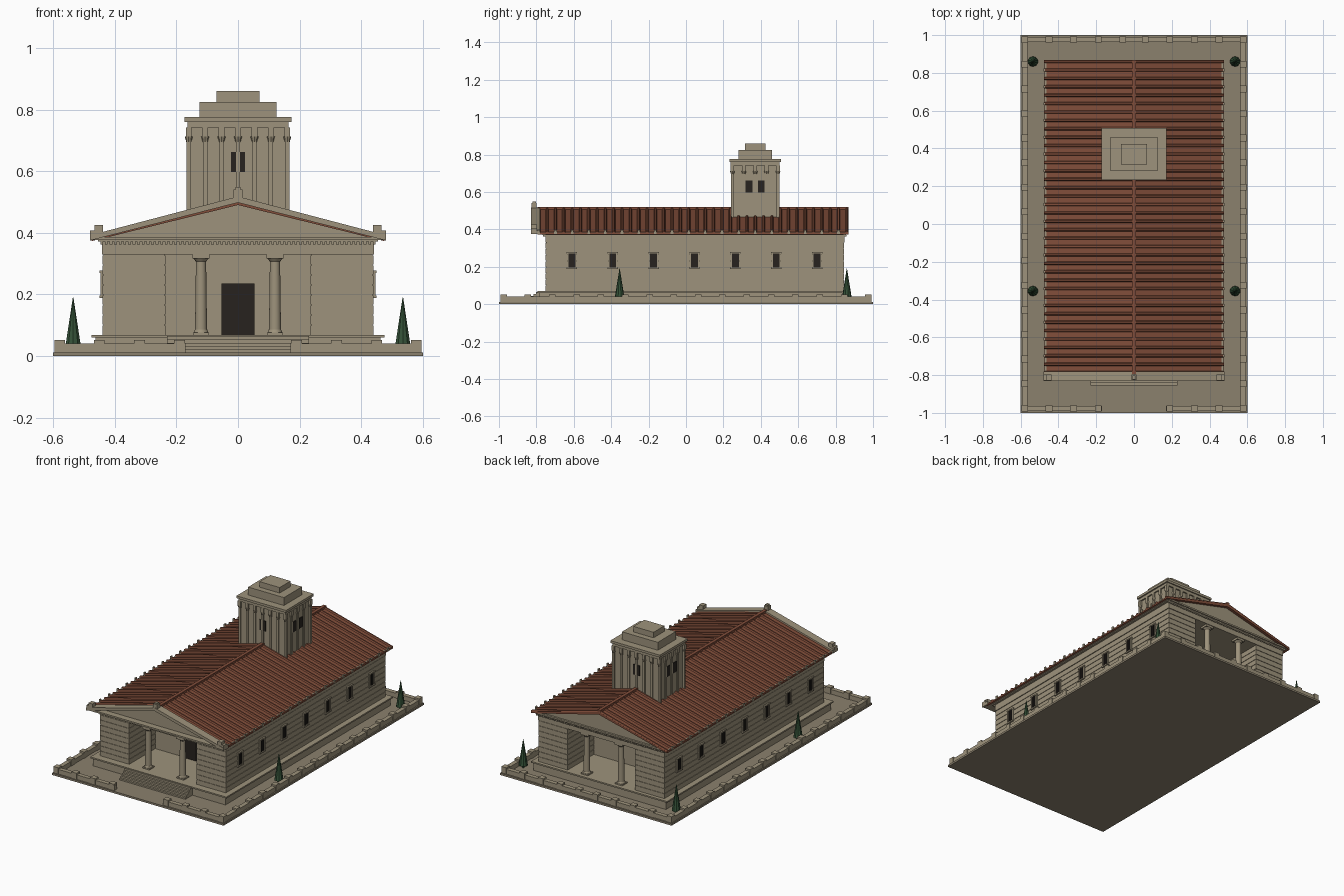
import bpy, bmesh, math
from mathutils import Matrix, Vector

if "Cube" in bpy.data.objects:
    bpy.data.objects.remove(bpy.data.objects["Cube"])


def mat(name, rgb):
    m = bpy.data.materials.new(name)
    m.diffuse_color = (*rgb, 1)
    m.use_nodes = True
    m.node_tree.nodes["Principled BSDF"].inputs["Base Color"].default_value = m.diffuse_color
    return m


STONE = mat("stone", (0.34, 0.29, 0.20))
PAVING = mat("paving", (0.26, 0.22, 0.155))
TILE = mat("tile", (0.22, 0.075, 0.042))
DARK = mat("dark", (0.02, 0.016, 0.013))
GREEN = mat("green", (0.035, 0.085, 0.04))


def box(bm, x0, x1, y0, y1, z0, z1):
    m = Matrix.Translation(((x0 + x1) / 2, (y0 + y1) / 2, (z0 + z1) / 2)) @ \
        Matrix.Diagonal((abs(x1 - x0), abs(y1 - y0), abs(z1 - z0), 1))
    bmesh.ops.create_cube(bm, size=1, matrix=m)


def cbox(bm, cx, cy, hx, hy, z0, z1):
    box(bm, cx - hx, cx + hx, cy - hy, cy + hy, z0, z1)


def cone(bm, x, y, z0, z1, r0, r1, n):
    bmesh.ops.create_cone(bm, cap_ends=True, segments=n, radius1=r0, radius2=r1, depth=z1 - z0,
                          matrix=Matrix.Translation((x, y, (z0 + z1) / 2)))


def prism(bm, pts, y0, y1):
    """Extrude an x-z outline along y."""
    f = bm.faces.new([bm.verts.new((x, y0, z)) for x, z in pts])
    r = bmesh.ops.extrude_face_region(bm, geom=[f])
    bmesh.ops.translate(bm, vec=(0, y1 - y0, 0),
                        verts=[v for v in r["geom"] if isinstance(v, bmesh.types.BMVert)])


def finish(bm, name, material, smooth=False):
    bmesh.ops.recalc_face_normals(bm, faces=bm.faces[:])
    me = bpy.data.meshes.new(name)
    bm.to_mesh(me)
    bm.free()
    me.materials.append(material)
    ob = bpy.data.objects.new(name, me)
    bpy.context.collection.objects.link(ob)
    if smooth:
        bpy.context.view_layer.objects.active = ob
        ob.select_set(True)
        bpy.ops.object.shade_smooth_by_angle(angle=math.radians(35))
        ob.select_set(False)


# ground slab
bm = bmesh.new()
cbox(bm, 0, 0, 0.6, 1.0, 0, 0.012)
finish(bm, "ground_slab", PAVING)

# low boundary wall with taller posts, open at the front steps
bm = bmesh.new()
for s in (-1, 1):
    box(bm, s * 0.565, s * 0.592, -0.99, 0.99, 0.01, 0.041)
    box(bm, s * 0.17, s * 0.592, -0.99, -0.963, 0.01, 0.041)
    for i in range(16):
        cbox(bm, s * 0.5785, -0.975 + i * 0.13, 0.0165, 0.0175, 0.01, 0.052)
    for x in (0.19, 0.32, 0.45):
        for y in (-0.9765, 0.9765):
            cbox(bm, s * x, y, 0.0175, 0.0165, 0.01, 0.052)
box(bm, -0.592, 0.592, 0.963, 0.99, 0.01, 0.041)
cbox(bm, 0.06, 0.9765, 0.0175, 0.0165, 0.01, 0.052)
cbox(bm, -0.06, 0.9765, 0.0175, 0.0165, 0.01, 0.052)
finish(bm, "boundary_wall", STONE)

# podium and front steps
bm = bmesh.new()
box(bm, -0.462, 0.462, -0.785, 0.86, 0.01, 0.06)
box(bm, -0.475, 0.475, -0.795, 0.868, 0.06, 0.069)
for i in range(5):
    box(bm, -0.23, 0.23, -0.855 + i * 0.013, -0.78, 0.01, 0.021 + i * 0.011)
finish(bm, "podium_and_steps", STONE)

# walls in stone courses with thin joints, porches recessed at both ends
Y0, Y1, PORCH = -0.75, 0.845, 0.26
bm = bmesh.new()


def wall_layer(z0, z1, inset):
    xo = 0.44 - inset
    box(bm, -xo, xo, Y0 + PORCH, Y1 - PORCH, z0, z1)
    for s in (-1, 1):
        box(bm, s * (0.235 + inset), s * xo, Y0 + inset, Y0 + PORCH + 0.01, z0, z1)
        box(bm, s * (0.235 + inset), s * xo, Y1 - PORCH - 0.01, Y1 - inset, z0, z1)


COURSES = 8
h = (0.33 - 0.069) / COURSES
for i in range(COURSES):
    z = 0.069 + i * h
    wall_layer(z, z + h - 0.003, 0)
    wall_layer(z + h - 0.003, z + h, 0.003)
finish(bm, "walls", STONE)

# entablature, cornice and dentils
bm = bmesh.new()
box(bm, -0.442, 0.442, Y0 - 0.002, Y1 + 0.002, 0.33, 0.375)
box(bm, -0.455, 0.455, -0.768, 0.855, 0.371, 0.378)
box(bm, -0.472, 0.472, -0.825, 0.862, 0.376, 0.386)
for i in range(60):
    x = -0.4425 + i * 0.015
    for y in (Y0 - 0.007, Y1 + 0.005):
        cbox(bm, x, y, 0.0045, 0.007, 0.362, 0.371)
finish(bm, "entablature", STONE)

# gables, raking cornice and corner ornaments
EX, EZ, RZ = 0.475, 0.383, 0.508
bm = bmesh.new()
prism(bm, [(-0.445, 0.38), (0.445, 0.38), (0, 0.496)], -0.785, 0.85)
prism(bm, [(-0.48, 0.375), (-0.48, 0.392), (0, 0.518), (0.48, 0.392), (0.48, 0.375), (0, 0.498)],
      -0.83, -0.78)
cbox(bm, 0, -0.812, 0.014, 0.014, 0.505, 0.54)
cbox(bm, 0, -0.812, 0.008, 0.01, 0.54, 0.548)
for s in (-1, 1):
    cbox(bm, s * 0.452, -0.812, 0.014, 0.016, 0.392, 0.425)
    cbox(bm, s * 0.472, -0.812, 0.008, 0.016, 0.385, 0.408)
finish(bm, "gables", STONE)

# roof slabs with ridge cap and tile ribs
RY0, RY1 = -0.795, 0.868
bm = bmesh.new()
prism(bm, [(-EX, EZ - 0.01), (-EX, EZ), (0, RZ), (EX, EZ), (EX, EZ - 0.01), (0, RZ - 0.018)], RY0, RY1)
box(bm, -0.01, 0.01, RY0, RY1, 0.5, 0.52)
ang = math.atan2(RZ - EZ, EX)
length = math.hypot(EX, RZ - EZ)
RIBS = 38
pitch = (RY1 - RY0 - 0.016) / (RIBS - 1)
for s in (-1, 1):
    for i in range(RIBS):
        y = RY0 + 0.008 + i * pitch
        m = Matrix.Translation((s * EX / 2, y, (EZ + RZ) / 2)) @ Matrix.Rotation(s * ang, 4, 'Y') \
            @ Matrix.Rotation(math.pi / 2, 4, 'Y')
        bmesh.ops.create_cone(bm, cap_ends=True, segments=6, radius1=0.0085, radius2=0.0085,
                              depth=length, matrix=m)
finish(bm, "tiled_roof", TILE)

# eave ornaments
bm = bmesh.new()
for s in (-1, 1):
    for i in range(0, RIBS, 2):
        cbox(bm, s * 0.475, RY0 + 0.008 + i * pitch, 0.004, 0.007, 0.376, 0.397)
finish(bm, "eave_ornaments", STONE)

# porch columns at both ends
bm = bmesh.new()
for x in (-0.12, 0.12):
    for y in (Y0 + 0.027, Y1 - 0.027):
        cbox(bm, x, y, 0.025, 0.025, 0.069, 0.077)
        cone(bm, x, y, 0.077, 0.086, 0.024, 0.02, 16)
        cone(bm, x, y, 0.086, 0.307, 0.0195, 0.0165, 16)
        cone(bm, x, y, 0.307, 0.317, 0.017, 0.025, 16)
        cbox(bm, x, y, 0.028, 0.025, 0.317, 0.331)
finish(bm, "porch_columns", STONE, True)

# entrance door
bm = bmesh.new()
box(bm, -0.054, 0.054, Y0 + PORCH - 0.006, Y0 + PORCH + 0.01, 0.069, 0.235)
finish(bm, "door", DARK)

# side windows: dark pane with stone frame and bars
pane, frame = bmesh.new(), bmesh.new()
for s in (-1, 1):
    for i in range(7):
        y = -0.61 + i * 0.2185
        box(pane, s * 0.43, s * 0.443, y - 0.021, y + 0.021, 0.192, 0.272)
        for z in (0.188, 0.27):
            box(frame, s * 0.43, s * 0.449, y - 0.028, y + 0.028, z, z + 0.008)
        for d in (-0.022, 0.022):
            box(frame, s * 0.43, s * 0.447, y + d - 0.0035, y + d + 0.0035, 0.19, 0.274)
        for d in (-0.007, 0.007):
            box(pane, s * 0.43, s * 0.447, y + d - 0.002, y + d + 0.002, 0.192, 0.272)
finish(pane, "window_panes", DARK)
finish(frame, "window_frames", STONE)

# tower body, cornice and stepped top
TY = 0.37
bm = bmesh.new()
cbox(bm, 0, TY, 0.155, 0.122, 0.40, 0.76)
cbox(bm, 0, TY, 0.164, 0.131, 0.742, 0.762)
cbox(bm, 0, TY, 0.173, 0.138, 0.76, 0.775)
cbox(bm, 0, TY, 0.125, 0.09, 0.775, 0.825)
cbox(bm, 0, TY, 0.07, 0.054, 0.825, 0.86)
# pilasters with capitals around the tower
spots = [(i * 0.0533, s * 0.122) for i in range(-3, 4) for s in (-1, 1)]
spots += [(s * 0.155, j * 0.0605) for j in range(-1, 2) for s in (-1, 1)]
for x, y in spots:
    cbox(bm, x, TY + y, 0.007, 0.007, 0.40, 0.705)
    cone(bm, x, TY + y, 0.695, 0.712, 0.008, 0.013, 8)
    cbox(bm, x, TY + y, 0.0095, 0.0095, 0.71, 0.742)
finish(bm, "tower", STONE)

# tower windows
bm = bmesh.new()
for s in (-1, 1):
    for t in (-1, 1):
        cbox(bm, s * 0.014, TY + t * 0.122, 0.008, 0.004, 0.597, 0.662)
        cbox(bm, s * 0.155, TY + t * 0.033, 0.004, 0.018, 0.597, 0.662)
finish(bm, "tower_windows", DARK)

# cone trees
bm = bmesh.new()
for x in (-0.535, 0.535):
    for y in (-0.355, 0.86):
        cone(bm, x, y, 0.012, 0.03, 0.008, 0.008, 8)
        cone(bm, x, y, 0.028, 0.19, 0.027, 0.001, 10)
finish(bm, "trees", GREEN)
